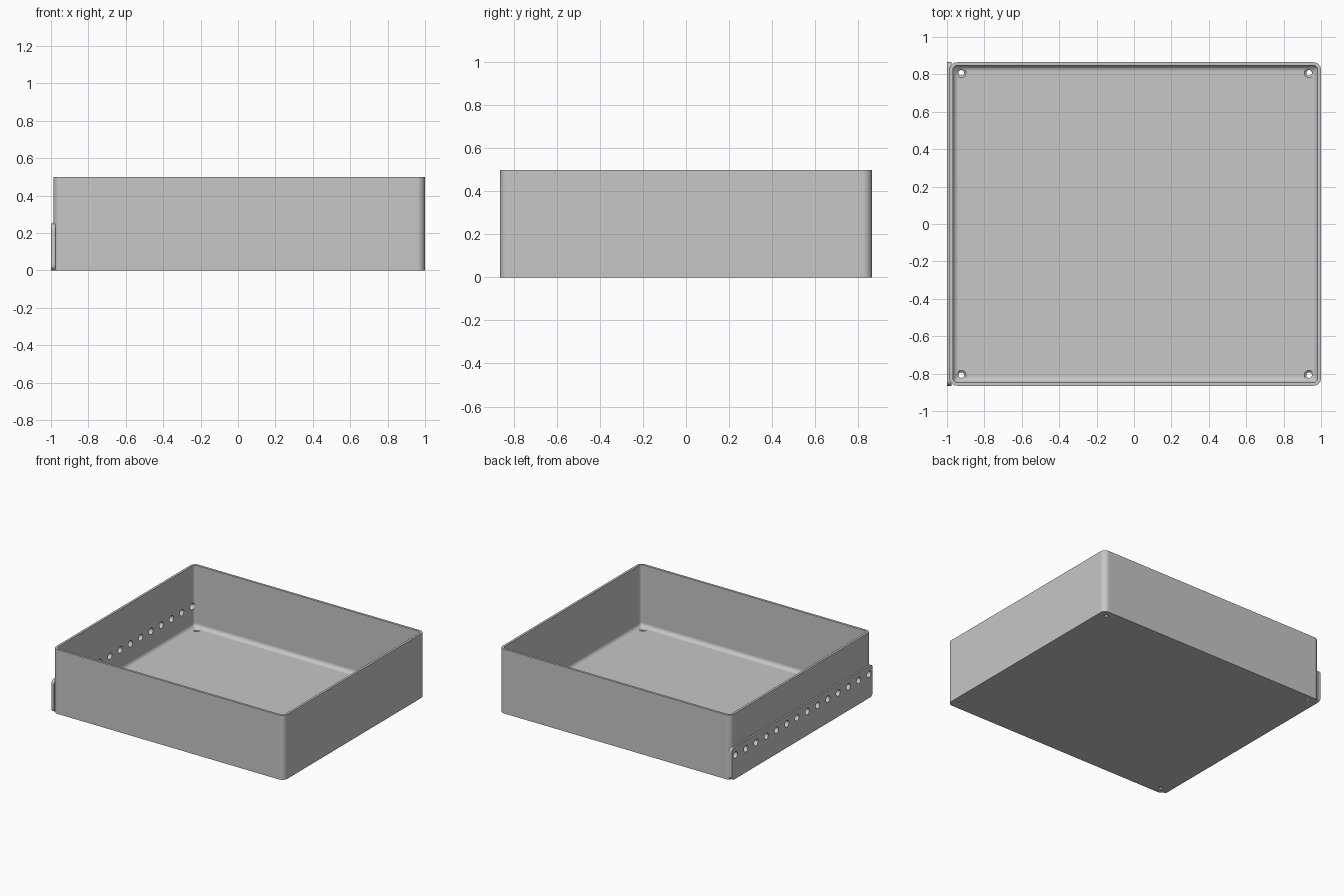
import bpy, bmesh, math
from mathutils import Matrix, Vector

if "Cube" in bpy.data.objects:
    bpy.data.objects.remove(bpy.data.objects["Cube"], do_unlink=True)

# Overall dimensions
CX, HX, HY, H = 0.0065, 0.9935, 0.865, 0.5
WALL, FLOOR, CORNER, FILLET = 0.018, 0.02, 0.042, 0.032
PLATE_H, PLATE_IN = 0.25, -0.976

grey = bpy.data.materials.new("plain grey")
grey.use_nodes = True
grey.diffuse_color = (0.57, 0.57, 0.57, 1)
grey.node_tree.nodes["Principled BSDF"].inputs["Base Color"].default_value = (0.57, 0.57, 0.57, 1)


def rounded_rect(hx, hy, r, steps=8):
    """Counter-clockwise outline of a rectangle with round corners."""
    pts = []
    for k, (sx, sy) in enumerate(((1, 1), (-1, 1), (-1, -1), (1, -1))):
        for i in range(steps + 1):
            a = (k + i / steps) * math.pi / 2
            pts.append((sx * (hx - r) + r * math.cos(a), sy * (hy - r) + r * math.sin(a)))
    return pts


def loft(name, loops):
    """Skin between outlines of equal length and cap both ends."""
    bm = bmesh.new()
    rings = [[bm.verts.new(p) for p in loop] for loop in loops]
    n = len(rings[0])
    for a, b in zip(rings, rings[1:]):
        for i in range(n):
            j = (i + 1) % n
            bm.faces.new((a[i], a[j], b[j], b[i]))
    bm.faces.new(rings[0][::-1])
    bm.faces.new(rings[-1])
    bmesh.ops.recalc_face_normals(bm, faces=bm.faces)
    mesh = bpy.data.meshes.new(name)
    bm.to_mesh(mesh)
    bm.free()
    obj = bpy.data.objects.new(name, mesh)
    bpy.context.collection.objects.link(obj)
    mesh.materials.append(grey)
    return obj


def cutter(name, centres, r1, r2, depth, rot):
    """One helper object holding a cone or cylinder at every centre."""
    bm = bmesh.new()
    for c in centres:
        bmesh.ops.create_cone(bm, cap_ends=True, segments=24, radius1=r1, radius2=r2,
                              depth=depth, matrix=Matrix.Translation(Vector(c)) @ rot)
    mesh = bpy.data.meshes.new(name)
    bm.to_mesh(mesh)
    bm.free()
    mesh.materials.append(grey)
    obj = bpy.data.objects.new(name, mesh)
    bpy.context.collection.objects.link(obj)
    obj.hide_render = True
    return obj


def finish(obj, cutters):
    """Cut the holes, then shade smooth with flat faces kept flat."""
    bpy.ops.object.select_all(action="DESELECT")
    bpy.context.view_layer.objects.active = obj
    obj.select_set(True)
    for c in cutters:
        mod = obj.modifiers.new("holes", "BOOLEAN")
        mod.operation, mod.solver, mod.object = "DIFFERENCE", "EXACT", c
        bpy.ops.object.modifier_apply(modifier=mod.name)
    bpy.ops.object.shade_smooth_by_angle(angle=math.radians(30))
    mod = obj.modifiers.new("flat faces", "WEIGHTED_NORMAL")
    mod.keep_sharp = True
    bpy.ops.object.modifier_apply(modifier=mod.name)


def ring(inset, z):
    r = max(CORNER - inset, 0.004)
    return [(CX + x, y, z) for x, y in rounded_rect(HX - inset, HY - inset, r)]


# Open tray: outer wall, rim, inner wall, floor fillet, floor
loops = [ring(0, 0), ring(0, H), ring(WALL, H)]
for i in range(7):
    a = i / 6 * math.pi / 2
    loops.append(ring(WALL + FILLET * (1 - math.cos(a)), FLOOR + FILLET * (1 - math.sin(a))))
tray = loft("tray", loops)

# Side mounting strip with rounded ends
outline = rounded_rect(HY, PLATE_H / 2, 0.03)
strip = loft("side_strip", [[(x, y, z + PLATE_H / 2) for y, z in outline]
                            for x in (-1, PLATE_IN)])

# Row of holes through strip and wall
row = cutter("row_hole_cutter", [(-0.98, -0.82 + 1.64 * i / 13, 0.185) for i in range(14)],
             0.025, 0.025, 0.1, Matrix.Rotation(math.pi / 2, 4, "Y"))

# Countersunk screw holes in the floor corners
corners = [(CX + sx * 0.93, sy * 0.808) for sx in (-1, 1) for sy in (-1, 1)]
screws = cutter("screw_hole_cutter", [(x, y, 0) for x, y in corners],
                0.015, 0.015, 0.1, Matrix.Identity(4))
sinks = cutter("countersink_cutter", [(x, y, FLOOR) for x, y in corners],
               0.012, 0.04, 0.024, Matrix.Identity(4))

finish(tray, [row, screws, sinks])
finish(strip, [row])
for helper in (row, screws, sinks):
    bpy.data.objects.remove(helper, do_unlink=True)
